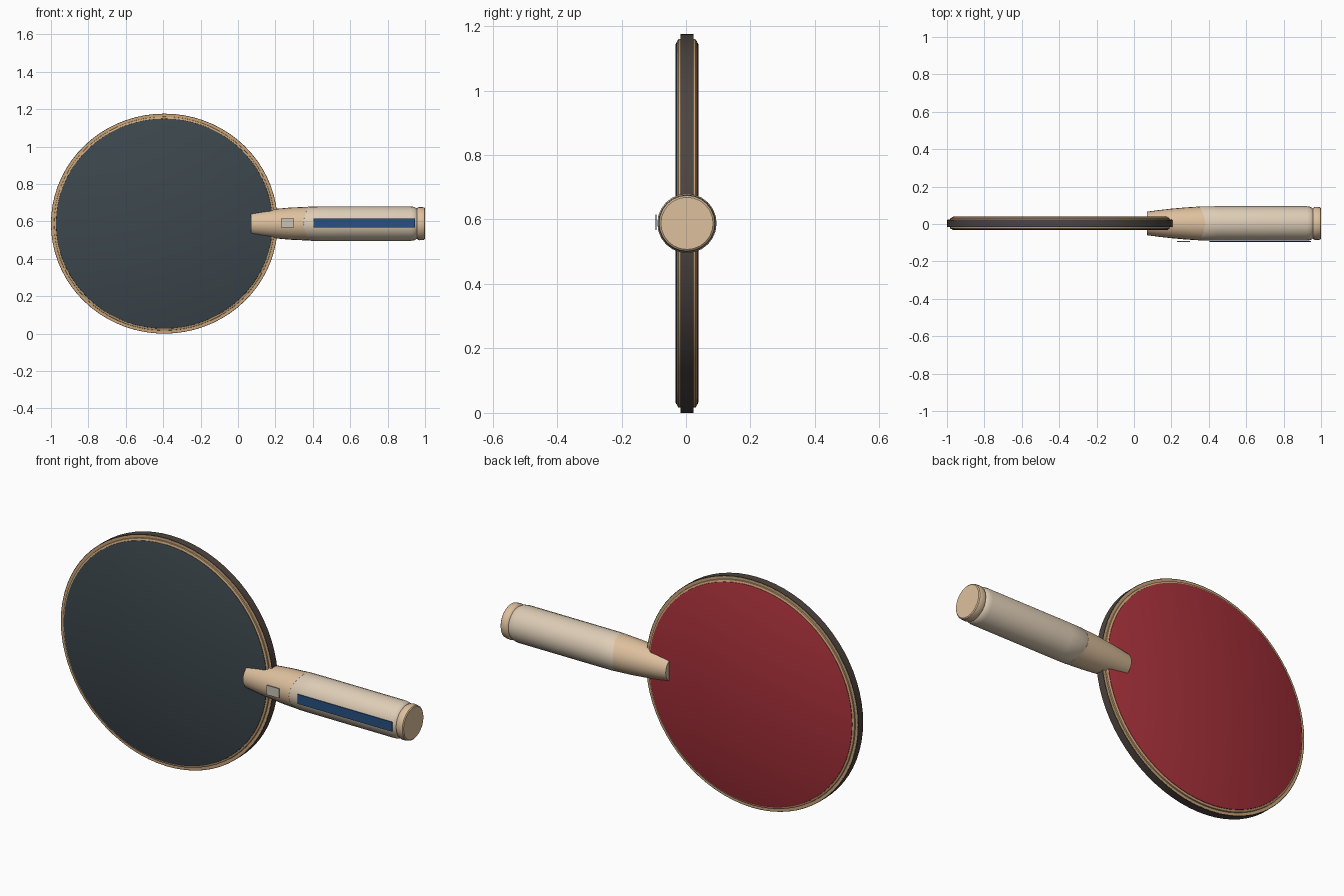
import bpy, bmesh, math

if "Cube" in bpy.data.objects:
    bpy.data.objects.remove(bpy.data.objects["Cube"])

CY, CZ = 0.003, 0.588          # shared centre line
BX, BA, BB = -0.394, 0.606, 0.588   # blade centre and half sizes


def material(name, rgb):
    m = bpy.data.materials.new(name)
    m.diffuse_color = (*rgb, 1)
    m.use_nodes = True
    m.node_tree.nodes["Principled BSDF"].inputs["Base Color"].default_value = m.diffuse_color
    return m


def loft(name, rings, mat, closed=False):
    """Skin a list of point rings; cap both ends, or join last to first."""
    bm = bmesh.new()
    loops = [[bm.verts.new(p) for p in ring] for ring in rings]
    n = len(loops[0])
    pairs = list(zip(loops, loops[1:]))
    if closed:
        pairs.append((loops[-1], loops[0]))
    else:
        bm.faces.new(loops[0])
        bm.faces.new(loops[-1])
    for a, b in pairs:
        for i in range(n):
            j = (i + 1) % n
            bm.faces.new((a[i], a[j], b[j], b[i]))
    bmesh.ops.recalc_face_normals(bm, faces=bm.faces)
    me = bpy.data.meshes.new(name)
    bm.to_mesh(me)
    bm.free()
    me.materials.append(mat)
    ob = bpy.data.objects.new(name, me)
    bpy.context.collection.objects.link(ob)
    bpy.ops.object.select_all(action='DESELECT')
    ob.select_set(True)
    bpy.context.view_layer.objects.active = ob
    bpy.ops.object.shade_smooth_by_angle(angle=math.radians(35))
    return ob


def blade_ring(inset, y, n=72):
    return [(BX + (BA - inset) * math.cos(2 * math.pi * i / n), CY + y,
             CZ + (BB - inset) * math.sin(2 * math.pi * i / n)) for i in range(n)]


def grip_ring(x, r, wave=0.0, n=24):
    ring = []
    for i in range(n):
        t = 2 * math.pi * i / n
        ring.append((x - wave * math.cos(2 * t), CY + r * math.cos(t), CZ + r * math.sin(t)))
    return ring


def label(name, x0, x1, mat):
    rings = [[(x, y, z) for x, z in ((x0, 0.567), (x1, 0.567), (x1, 0.616), (x0, 0.616))]
             for y in (-0.095, -0.091)]
    loft(name, rings, mat)


wood = material("wood", (0.58, 0.37, 0.19))
dark = material("edge_dark", (0.075, 0.058, 0.05))
black = material("rubber_black", (0.045, 0.062, 0.073))
red = material("rubber_red", (0.38, 0.03, 0.042))
pale = material("grip_pale", (0.73, 0.61, 0.47))
tan = material("grip_tan", (0.73, 0.53, 0.34))
blue = material("stripe_blue", (0.02, 0.08, 0.22))
grey = material("badge_grey", (0.57, 0.54, 0.45))

# Wooden blade core and the dark tape around its rim
loft("blade_core", [blade_ring(0.003, -0.02), blade_ring(0.003, 0.02)], wood)
loft("edge_tape", [blade_ring(0.0, -0.0195), blade_ring(0.0, 0.0195),
                   blade_ring(0.006, 0.0195), blade_ring(0.006, -0.0195)], dark, closed=True)

# Sponge layer and rubber sheet on each face
for side, s, mat in (("front", -1, black), ("back", 1, red)):
    loft(side + "_sponge", [blade_ring(0.016, s * 0.018), blade_ring(0.017, s * 0.027),
                            blade_ring(0.024, s * 0.031)], wood)
    loft(side + "_rubber", [blade_ring(0.026, s * 0.029), blade_ring(0.027, s * 0.033),
                            blade_ring(0.034, s * 0.036)], mat)

# Tapered neck with a curved seam where it meets the grip
loft("handle_neck", [grip_ring(0.07, 0.063), grip_ring(0.13, 0.071), grip_ring(0.2, 0.079),
                     grip_ring(0.28, 0.086), grip_ring(0.365, 0.0905, 0.014)], tan)

# Main grip
loft("handle_grip", [grip_ring(0.363, 0.089, 0.014), grip_ring(0.368, 0.0915, 0.014),
                     grip_ring(0.45, 0.092), grip_ring(0.925, 0.092), grip_ring(0.943, 0.089),
                     grip_ring(0.955, 0.082), grip_ring(0.96, 0.076)], pale)

# Rounded end cap
loft("handle_end_cap", [grip_ring(0.955, 0.078), grip_ring(0.961, 0.086), grip_ring(0.969, 0.089),
                        grip_ring(0.987, 0.088), grip_ring(0.996, 0.086),
                        grip_ring(1.0, 0.081)], tan)

# Flat stripe and badge on the front of the handle
label("grip_stripe", 0.405, 0.945, blue)
label("neck_badge", 0.23, 0.30, grey)
